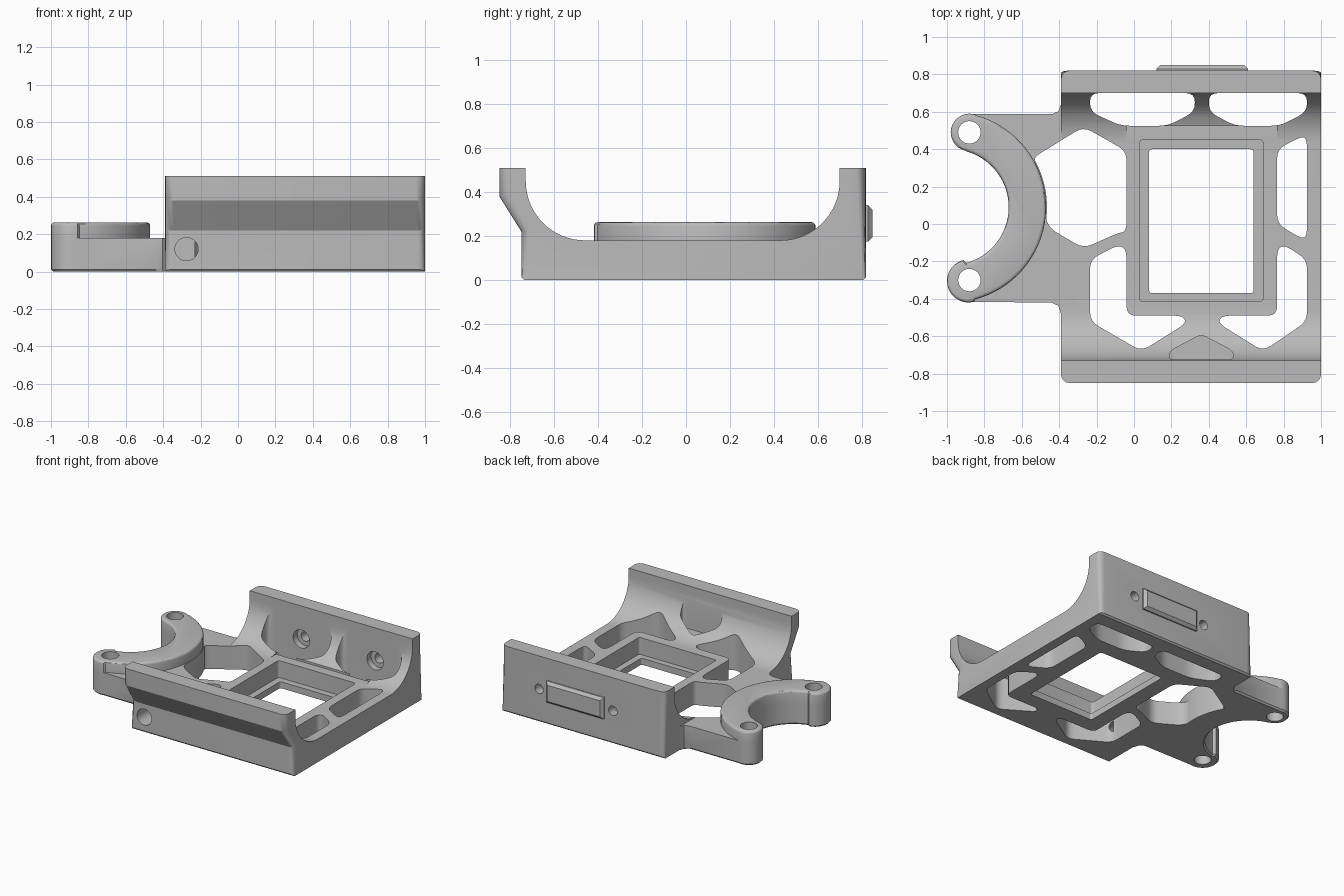
import bpy
import bmesh
import math
from mathutils import Vector

cube = bpy.data.objects.get("Cube")
if cube:
    bpy.data.objects.remove(cube, do_unlink=True)

grey = bpy.data.materials.new("matte_grey")
grey.use_nodes = True
tone = (0.5, 0.5, 0.5, 1)
grey.diffuse_color = tone
grey.node_tree.nodes["Principled BSDF"].inputs["Base Color"].default_value = tone

AXES = {"X": lambda u, v, w: (w, u, v),
        "Y": lambda u, v, w: (u, w, v),
        "Z": lambda u, v, w: (u, v, w)}


def arc(cx, cy, r, a0, a1, n=14):
    """Points on an arc, angles in degrees."""
    angles = [math.radians(a0 + (a1 - a0) * i / n) for i in range(n + 1)]
    return [(cx + r * math.cos(a), cy + r * math.sin(a)) for a in angles]


def circle(cx, cy, r, n=32):
    return arc(cx, cy, r, 0, 360, n)[:-1]


def rect(x0, y0, x1, y1):
    return [(x0, y0), (x1, y0), (x1, y1), (x0, y1)]


def rounded(points, r=0.05, n=4):
    """Replace every corner with a small curve."""
    out = []
    for i, p in enumerate(points):
        p = Vector(p)
        a, b = Vector(points[i - 1]), Vector(points[(i + 1) % len(points)])
        p0 = p + (a - p).normalized() * min(r, 0.45 * (a - p).length)
        p1 = p + (b - p).normalized() * min(r, 0.45 * (b - p).length)
        for k in range(n + 1):
            t = k / n
            out.append(tuple(p0 * (1 - t) ** 2 + p * 2 * t * (1 - t) + p1 * t * t))
    return out


def prism(name, points, w0, w1, axis="Z", edge_test=None, bevel=0.0, segments=1):
    """Extrude an outline along an axis, bevelling the edges chosen by edge_test."""
    place = AXES[axis]
    bm = bmesh.new()
    low = [bm.verts.new(place(u, v, w0)) for u, v in points]
    high = [bm.verts.new(place(u, v, w1)) for u, v in points]
    bm.faces.new(low)
    bm.faces.new(high)
    for i in range(len(points)):
        bm.faces.new((low[i - 1], low[i], high[i], high[i - 1]))
    bmesh.ops.recalc_face_normals(bm, faces=bm.faces[:])
    if edge_test:
        chosen = [e for e in bm.edges if edge_test(e.verts[0].co, e.verts[1].co)]
        bmesh.ops.bevel(bm, geom=chosen, offset=bevel, segments=segments,
                        profile=0.5, affect="EDGES", clamp_overlap=False)
    mesh = bpy.data.meshes.new(name)
    bm.to_mesh(mesh)
    bm.free()
    mesh.materials.append(grey)
    obj = bpy.data.objects.new(name, mesh)
    bpy.context.collection.objects.link(obj)
    return obj


def combine(obj, tools, operation):
    """Apply booleans and remove the helper objects."""
    for tool in tools:
        mod = obj.modifiers.new("combine", "BOOLEAN")
        mod.operation, mod.solver, mod.object = operation, "EXACT", tool
    graph = bpy.context.evaluated_depsgraph_get()
    mesh = bpy.data.meshes.new_from_object(obj.evaluated_get(graph))
    obj.modifiers.clear()
    obj.data = mesh
    for tool in tools:
        bpy.data.objects.remove(tool, do_unlink=True)


def smooth(obj):
    bpy.ops.object.select_all(action="DESELECT")
    obj.select_set(True)
    bpy.context.view_layer.objects.active = obj
    bpy.ops.object.shade_smooth_by_angle(angle=math.radians(30))


# Cradle: a curved trough profile with an overhanging front lip
profile = [(-.738, 0), (-.75, .012), (-.75, .22), (-.85, .38), (-.85, .51), (-.73, .51)]
profile += arc(-.46, .45, .27, 180, 270, 16) + arc(.43, .45, .27, 270, 360, 16)
profile += [(.70, .51), (.82, .51), (.82, .012), (.808, 0)]


def outer_corner(a, b):
    return (abs(a.x - b.x) < .001 and abs(a.z - b.z) > .05
            and min(a.z, b.z) > .01 and (max(a.y, b.y) < -.745 or min(a.y, b.y) > .81))


base = prism("base_frame", profile, -.39, 1, "X", outer_corner, .045, 4)

# Side plate and raised arm share the same rounded end lobes
CX, CY = -.98, .09
REAR, FRONT = (-.88, .49), (-.885, -.305)
claw = arc(*REAR, .10, 76, 256) + arc(CX, CY, .31, 74, -74, 28) + arc(*FRONT, .115, 104, 284)
plate = [(-.44, -.42), (-.405, -.437), (-.39, -.48), (-.3, -.48),
         (-.3, .64), (-.39, .64), (-.405, .602), (-.44, .587)] + claw
side_plate = prism("side_plate", plate, 0, .18, "Z",
                   lambda a, b: max(a.z, b.z) < .001 and max(a.x, b.x) < -.4, .012)
combine(base, [side_plate], "UNION")

arm = prism("curved_arm", arc(CX, CY, .51, -75, 75, 32) + claw, .17, .263, "Z",
            lambda a, b: min(a.z, b.z) > .26, .018, 3)

# Lightening windows through the floor
windows = [
    [(-.235, .70), (-.235, .60), (-.07, .525), (.18, .525), (.325, .60), (.325, .70)],
    [(.40, .70), (.40, .60), (.54, .525), (.78, .525), (.925, .60), (.925, .70)],
    [(-.27, .52), (-.04, .39), (-.04, -.04), (-.09, -.05), (-.27, -.13), (-.44, -.03)]
    + arc(CX, CY, .515, -8, 31, 8),
    [(-.235, -.19), (-.08, -.11), (-.04, -.14), (-.04, -.49), (.26, -.49),
     (.28, -.53), (.04, -.68), (-.235, -.52)],
    [(.45, -.53), (.47, -.49), (.765, -.49), (.765, -.14), (.80, -.11),
     (.925, -.19), (.925, -.52), (.69, -.68)],
    [(.765, .40), (.90, .47), (.925, .45), (.925, -.06), (.90, -.08), (.765, 0)],
]
cutters = [prism("window_cutter", rounded(w), -.1, .6) for w in windows]

# Stepped square opening, flat clearance and shallow front pocket
cutters += [
    prism("opening_cutter", rounded(rect(.08, -.37, .64, .40), .02), -.1, .6),
    prism("recess_cutter", rounded(rect(.03, -.415, .69, .45), .02), .05, .6),
    prism("clearance_cutter", rect(-.04, .2, .765, .525), .181, .4),
    prism("pocket_cutter", rounded([(.36, -.59), (.53, -.68), (.53, -.725),
                                    (.19, -.725), (.19, -.68)], .03), .182, .47),
]

# Rear screw holes with counterbores, and the round front socket
for x in (.05, .68):
    cutters.append(prism("screw_cutter", circle(x, .255, .036), .4, .9, "Y"))
    cutters.append(prism("bore_cutter", circle(x, .255, .07), .45, .75, "Y"))
cutters.append(prism("socket_cutter", circle(-.275, .12, .062), -.9, -.5, "Y"))


def lobe_holes():
    return [prism("lobe_cutter", circle(x, y, .06), -.1, .4)
            for x, y in ((-.88, .49), (-.88, -.30))]


combine(base, cutters + lobe_holes(), "DIFFERENCE")
combine(arm, lobe_holes(), "DIFFERENCE")

# Raised tab on the rear wall
tab = prism("rear_tab", rect(.12, .175, .61, .34), .80, .85, "Y",
            lambda a, b: min(a.y, b.y) > .84, .02)

for part in (base, arm):
    smooth(part)
